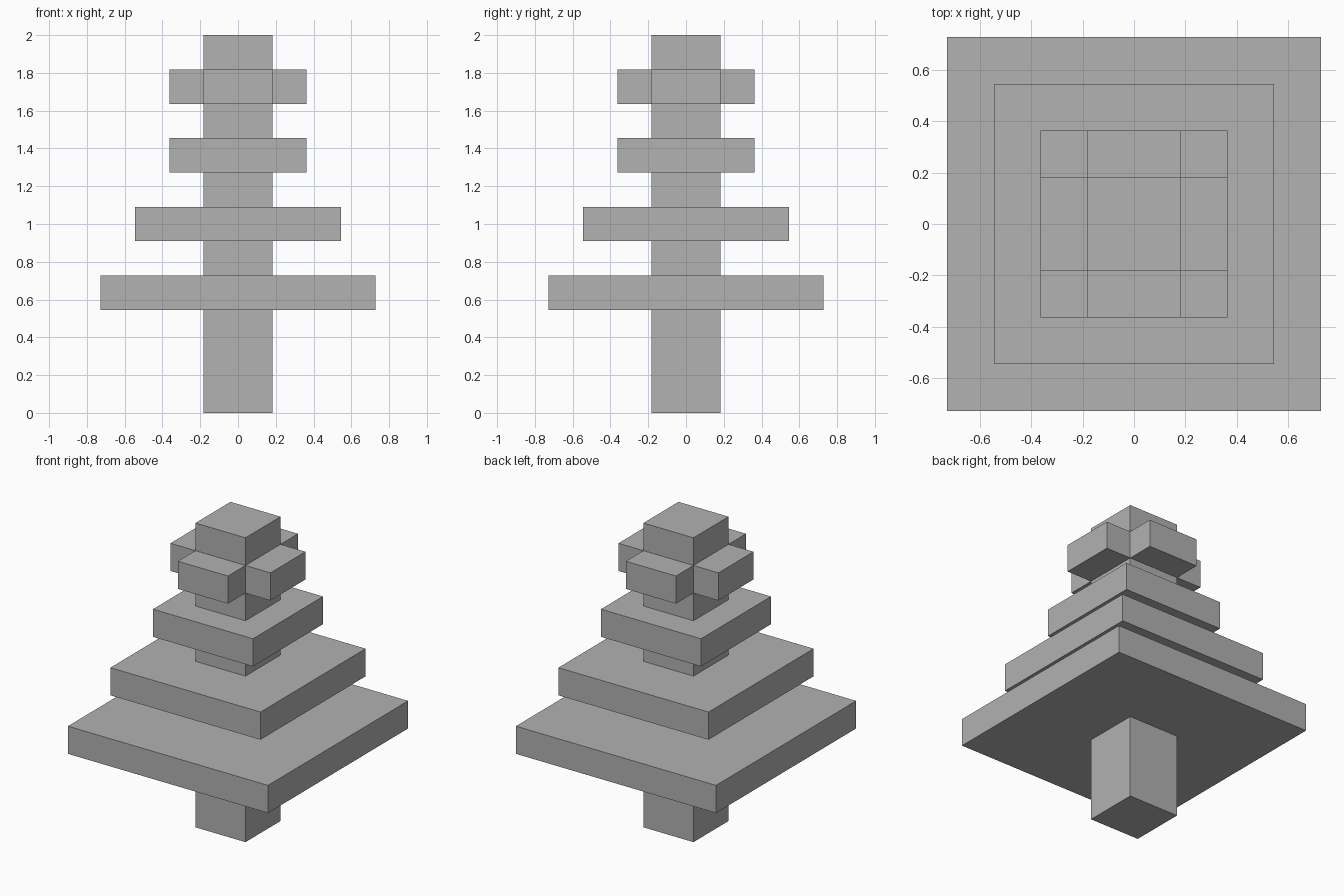
import bpy

cube = bpy.data.objects.get("Cube")
if cube:
    bpy.data.objects.remove(cube, do_unlink=True)

U = 2 / 11  # one block unit; the model is eleven units tall

grey = bpy.data.materials.new("plain grey")
grey.use_nodes = True
colour = (0.445, 0.445, 0.445, 1)
grey.diffuse_color = colour
bsdf = next(n for n in grey.node_tree.nodes if n.type == 'BSDF_PRINCIPLED')
bsdf.inputs["Base Color"].default_value = colour


def block(name, size, centre):
    """Add a box with size and centre given in block units."""
    bpy.ops.mesh.primitive_cube_add(size=1, location=[c * U for c in centre])
    obj = bpy.context.object
    obj.name = name
    obj.scale = [s * U for s in size]
    bpy.ops.object.transform_apply(location=False, rotation=False, scale=True)
    obj.data.materials.append(grey)
    return obj


# Trunk running the full height
block("trunk", (2, 2, 11), (0, 0, 5.5))

# Square branch tiers, narrowing upwards
for name, width, base in (("lower_tier", 8, 3), ("middle_tier", 6, 5), ("upper_tier", 4, 7)):
    block(name, (width, width, 1), (0, 0, base + 0.5))

# Four short arms forming a cross near the top
for side, dx, dy in (("left", 1, 0), ("right", -1, 0), ("back", 0, 1), ("front", 0, -1)):
    size = (1, 2, 1) if dx else (2, 1, 1)
    block(side + "_top_arm", size, (1.5 * dx, 1.5 * dy, 9.5))
